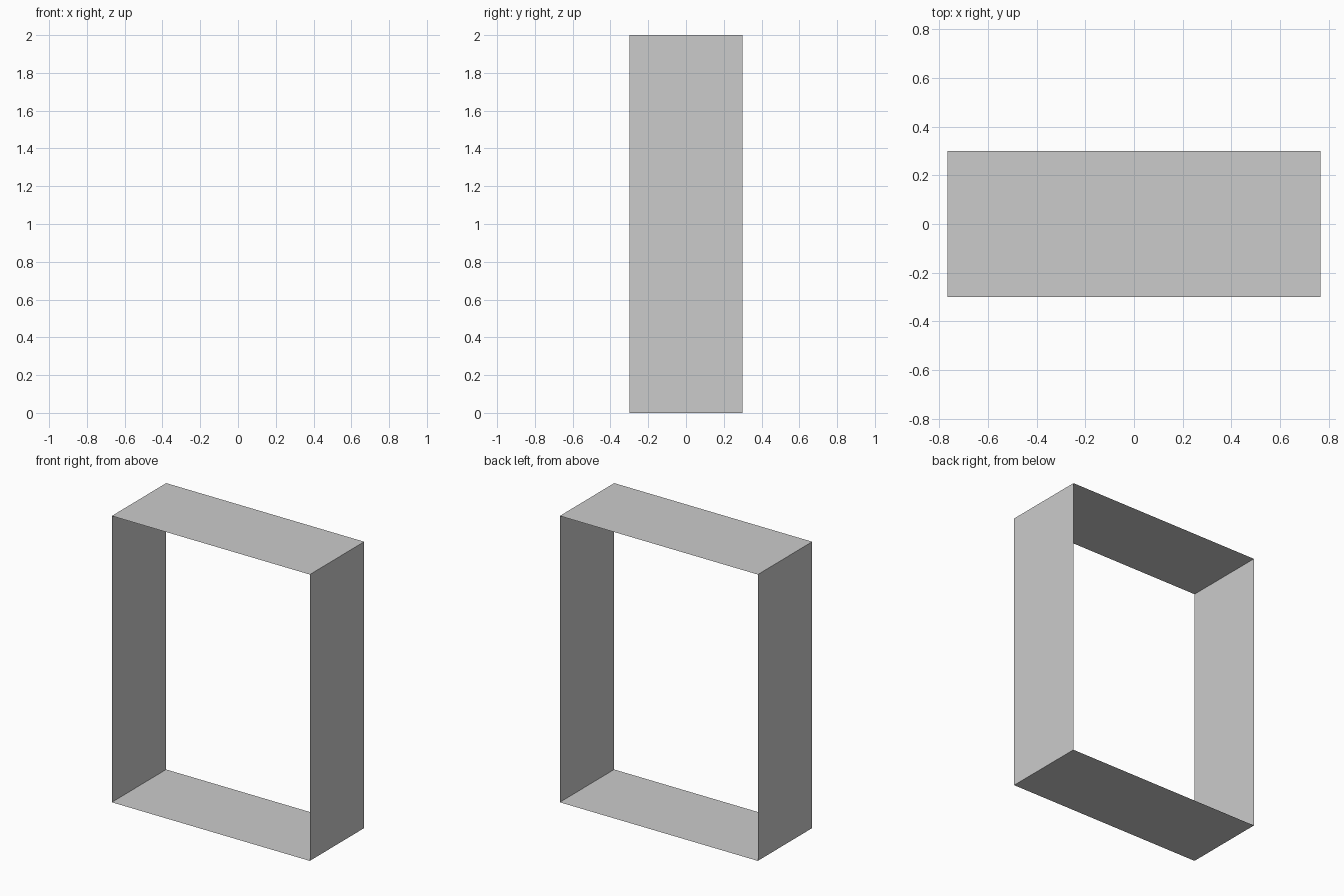
import bpy, bmesh

if "Cube" in bpy.data.objects:
    bpy.data.objects.remove(bpy.data.objects["Cube"])

WIDTH, DEPTH, HEIGHT = 1.53, 0.6, 2.0

# Open rectangular frame: thin-sheet box without front and back
bpy.ops.mesh.primitive_cube_add(size=1, location=(0, 0, HEIGHT / 2))
frame = bpy.context.object
frame.name = "open_box_frame"
frame.scale = (WIDTH, DEPTH, HEIGHT)
bpy.ops.object.transform_apply(location=False, rotation=False, scale=True)

# Open the front and back
bm = bmesh.new()
bm.from_mesh(frame.data)
open_faces = [f for f in bm.faces if abs(f.normal.y) > 0.9]
bmesh.ops.delete(bm, geom=open_faces, context='FACES_ONLY')
bm.to_mesh(frame.data)
bm.free()
